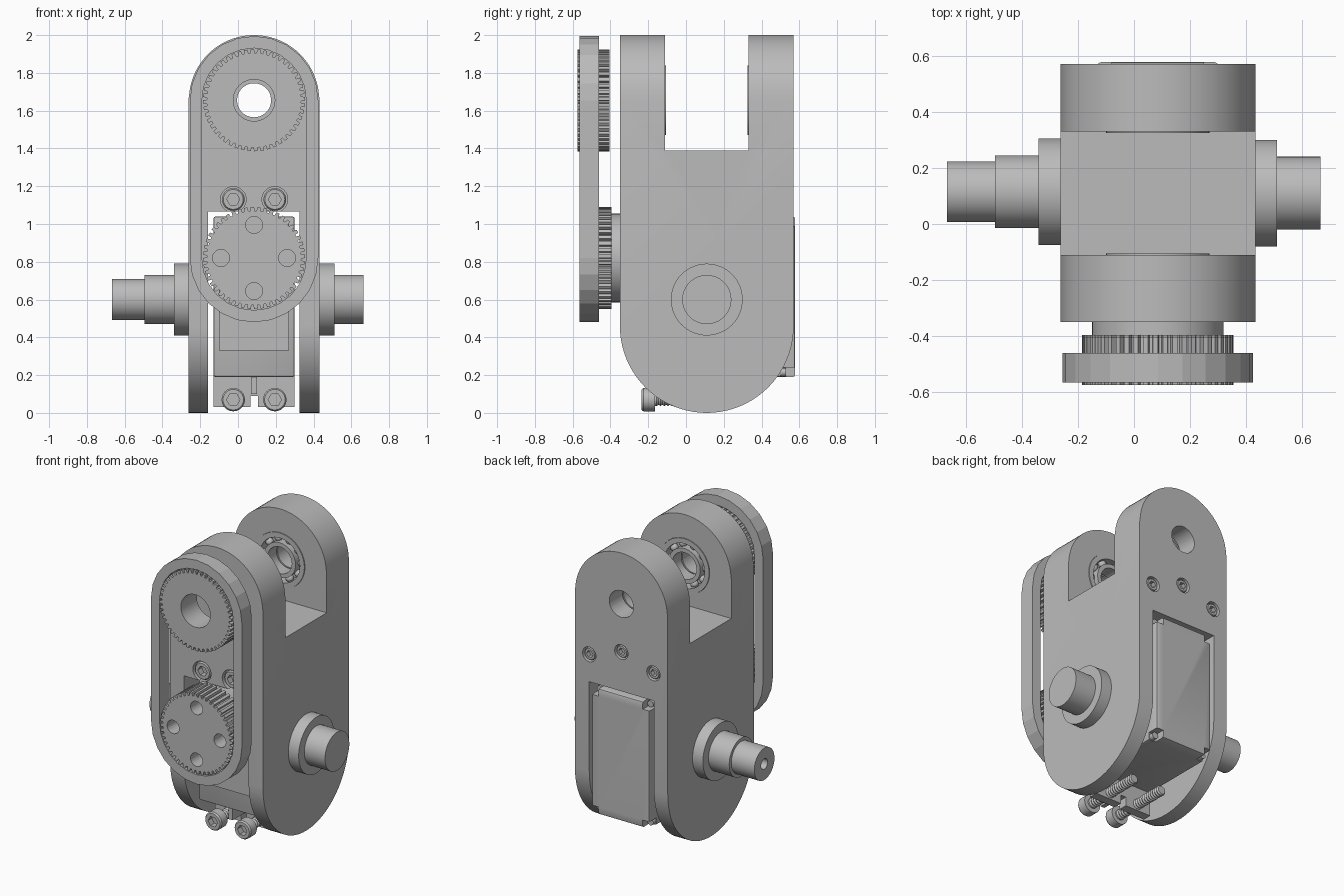
import bpy, bmesh
from math import sin, cos, pi, radians
from mathutils import Vector

if "Cube" in bpy.data.objects:
    bpy.data.objects.remove(bpy.data.objects["Cube"], do_unlink=True)

grey = bpy.data.materials.new("machined grey")
grey.use_nodes = True
grey.diffuse_color = (0.5, 0.5, 0.5, 1)
grey.node_tree.nodes["Principled BSDF"].inputs["Base Color"].default_value = (0.5, 0.5, 0.5, 1)

CX = 0.085                      # centre line of the housing
TOP, LOW, AXLE = 1.655, 0.82, 0.6   # heights of the three axes
parts, faceted = [], set()


def finish(name, bm):
    bmesh.ops.remove_doubles(bm, verts=bm.verts, dist=0.0001)
    bmesh.ops.recalc_face_normals(bm, faces=bm.faces)
    mesh = bpy.data.meshes.new(name)
    bm.to_mesh(mesh)
    bm.free()
    mesh.materials.append(grey)
    obj = bpy.data.objects.new(name, mesh)
    bpy.context.collection.objects.link(obj)
    parts.append(obj)
    return obj


def prism(name, pts, axis, a, b):
    """Extrude a 2D outline along x (outline in y, z) or y (outline in x, z)."""
    place = (lambda p: (a, *p)) if axis == "x" else (lambda p: (p[0], a, p[1]))
    bm = bmesh.new()
    face = bm.faces.new([bm.verts.new(place(p)) for p in pts])
    ext = bmesh.ops.extrude_face_region(bm, geom=[face])
    shift = Vector((b - a, 0, 0) if axis == "x" else (0, b - a, 0))
    for v in ext["geom"]:
        if isinstance(v, bmesh.types.BMVert):
            v.co += shift
    return finish(name, bm)


def box(name, x, y, z):
    return prism(name, [(x[0], z[0]), (x[1], z[0]), (x[1], z[1]), (x[0], z[1])], "y", *y)


def lathe(name, profile, axis, at, seg=48, ring=False):
    """Revolve (radius, position) points about an axis; at = the other two coordinates."""
    bm = bmesh.new()
    rows = []
    for i in range(seg):
        c, s = cos(2 * pi * i / seg), sin(2 * pi * i / seg)
        row = []
        for r, t in profile:
            u, w = at[0] + r * c, at[1] + r * s
            row.append(bm.verts.new((t, u, w) if axis == "x" else (u, t, w)))
        rows.append(row)
    n = len(profile)
    for i in range(seg):
        p, q = rows[i], rows[(i + 1) % seg]
        for j in range(n if ring else n - 1):
            k = (j + 1) % n
            bm.faces.new((p[j], p[k], q[k], q[j]))
    return finish(name, bm)


def rod(name, r, a, b, at, axis="y", seg=48):
    return lathe(name, [(0, a), (r, a), (r, b), (0, b)], axis, at, seg)


def tube(name, r_in, r_out, a, b, at):
    return lathe(name, [(r_in, a), (r_out, a), (r_out, b), (r_in, b)], "y", at, ring=True)


def cut(obj, tool, op="DIFFERENCE"):
    mod = obj.modifiers.new("cut", "BOOLEAN")
    mod.operation, mod.object, mod.solver = op, tool, "EXACT"
    bpy.context.view_layer.objects.active = obj
    bpy.ops.object.modifier_apply(modifier=mod.name)
    parts.remove(tool)
    bpy.data.objects.remove(tool, do_unlink=True)


def arc(cx, cz, r, start, end, n):
    return [(cx + r * cos(radians(start + (end - start) * i / n)),
             cz + r * sin(radians(start + (end - start) * i / n))) for i in range(n + 1)]


def bevel(obj, width, segments=2):
    mod = obj.modifiers.new("bevel", "BEVEL")
    mod.width, mod.segments = width, segments
    bpy.context.view_layer.objects.active = obj
    bpy.ops.object.modifier_apply(modifier=mod.name)


# Forked housing: side outline trimmed by an arched front outline
side = arc(0.11, 0.46, 0.46, 180, 360, 40) + [(0.57, 2.1), (0.33, 2.1), (0.33, 1.39),
                                             (-0.11, 1.39), (-0.11, 2.1), (-0.35, 2.1)]
housing = prism("housing", side, "x", CX - 0.3475, CX + 0.3475)
arch = arc(CX, TOP, 0.345, 0, 180, 40)
arch = [(CX + 0.3475, -0.1), (CX + 0.3475, TOP)] + arch[1:-1] + [(CX - 0.3475, TOP), (CX - 0.3475, -0.1)]
cut(housing, prism("arch", arch, "y", -1, 1), "INTERSECT")
cut(housing, box("motor_slot", (-0.16, 0.325), (-1, 1), (-0.1, 1.065)))
cut(housing, rod("pivot_bore", 0.09, -1, 1, (CX, TOP)))
cut(housing, rod("bearing_seats", 0.185, -0.21, 0.43, (CX, TOP)))
for dx in (-0.11, 0.11):
    cut(housing, rod("front_counterbore", 0.068, -0.4, -0.27, (CX + dx, 1.13)))
back_holes = [(CX - 0.24, 1.25), (CX, 1.33), (CX + 0.24, 1.25)]
for spot in back_holes:
    cut(housing, rod("back_counterbore", 0.05, 0.5, 0.6, spot))


# Socket screws; facing is the direction the head points along y
def screw(name, spot, front, r, depth, length, facing=-1):
    end = front - facing * depth
    profile = [(0, front), (r * 0.88, front), (r, front - facing * 0.01), (r, end), (r * 0.55, end)]
    pitch = 0.02
    for i in range(int(length / pitch)):
        t = end - facing * pitch * (i + 0.5)
        profile += [(r * 0.55, t), (r * 0.43, t - facing * pitch / 2)]
    profile.append((0, profile[-1][1]))
    obj = lathe(name, profile, "y", spot, 24)
    cut(obj, rod("socket", r * 0.57, front + facing * 0.05, front - facing * depth * 0.6, spot, seg=6))


for side_name, dx in (("right", -0.11), ("left", 0.11)):
    screw("lower_screw_" + side_name, (CX + dx, 0.07), -0.235, 0.062, 0.07, 0.4)
    screw("upper_screw_" + side_name, (CX + dx, 1.13), -0.345, 0.06, 0.07, 0)
for spot in back_holes:
    screw("back_screw", spot, 0.565, 0.042, 0.05, 0, 1)

# Motor with mounting flange, raised gear cover and notched corners
motor = box("motor", (-0.13, 0.30), (-0.235, 0.577), (0.19, 1.04))
bevel(motor, 0.012)
for x in (-0.13, 0.30):
    for z in (0.19, 1.04):
        cut(motor, box("notch", (x - 0.05, x + 0.05), (0.5, 0.6), (z - 0.05, z + 0.05)))
        rod("motor_corner_screw", 0.022, 0.49, 0.53, (x + (0.025 if x < 0 else -0.025),
                                                     z + (0.025 if z < 0.5 else -0.025)), seg=16)
box("gear_cover", (-0.10, 0.27), (-0.26, -0.23), (0.33, 1.0))
flange = box("motor_flange", (-0.13, 0.30), (-0.06, 0.0), (0.03, 0.2))
cut(flange, box("flange_gap", (CX - 0.02, CX + 0.02), (-0.2, 0.2), (0, 0.09)))
box("flange_rib", (CX - 0.015, CX + 0.015), (-0.2, -0.05), (0.1, 0.2))


# Toothed pulleys
def pulley(name, z, a, b, teeth=48):
    outline = []
    for i in range(teeth):
        for f, r in ((0, 0.27), (0.5, 0.27), (0.6, 0.25), (0.9, 0.25)):
            ang = 2 * pi * (i + f) / teeth
            outline.append((CX + r * cos(ang), z + r * sin(ang)))
    faceted.add(name)
    return prism(name, outline, "y", a, b)


upper = pulley("upper_pulley", TOP, -0.575, -0.405)
cut(upper, rod("bore", 0.11, -1, 0, (CX, TOP)))
lower = pulley("lower_pulley", LOW, -0.565, -0.395)
for dx, dz in ((0.175, 0), (-0.175, 0), (0, 0.175), (0, -0.175)):
    cut(lower, rod("drive_hole", 0.045, -1, -0.42, (CX + dx, LOW + dz), seg=24))
rod("lower_pulley_hub", 0.235, -0.395, -0.25, (CX, LOW))


# Belt loop
def loop(r):
    return arc(CX, TOP, r, 0, 180, 12) + arc(CX, LOW, r, 180, 360, 12)


belt = prism("belt", loop(0.34), "y", -0.565, -0.46)
cut(belt, prism("belt_inside", loop(0.276), "y", -1, 0))
faceted.add("belt")

# Ball bearings in the fork arms
for name, y0, y1 in (("front_bearing", -0.2, -0.105), ("back_bearing", 0.325, 0.42)):
    tube(name + "_outer_race", 0.15, 0.184, y0, y1, (CX, TOP))
    tube(name + "_inner_race", 0.09, 0.118, y0, y1, (CX, TOP))
    bm = bmesh.new()
    for i in range(10):
        ball = bmesh.ops.create_uvsphere(bm, u_segments=16, v_segments=10, radius=0.026)
        ang = 2 * pi * i / 10
        bmesh.ops.translate(bm, verts=ball["verts"],
                            vec=(CX + 0.134 * cos(ang), (y0 + y1) / 2, TOP + 0.134 * sin(ang)))
    finish(name + "_balls", bm)

# Side axles with collars
lathe("left_axle", [(0, 0.42), (0.19, 0.42), (0.19, 0.51), (0.13, 0.51), (0.13, 0.665), (0, 0.665)],
      "x", (0.11, AXLE), 64)
lathe("right_axle", [(0, -0.25), (0.19, -0.25), (0.19, -0.34), (0.13, -0.34), (0.13, -0.495),
                     (0.108, -0.495), (0.108, -0.667), (0.035, -0.667), (0.035, -0.5), (0, -0.5)],
      "x", (0.115, AXLE), 64)

# Smooth the round parts, keep belt and teeth faceted
for obj in parts:
    if obj.name in faceted:
        continue
    bpy.ops.object.select_all(action="DESELECT")
    obj.select_set(True)
    bpy.context.view_layer.objects.active = obj
    bpy.ops.object.shade_smooth_by_angle(angle=radians(30))
